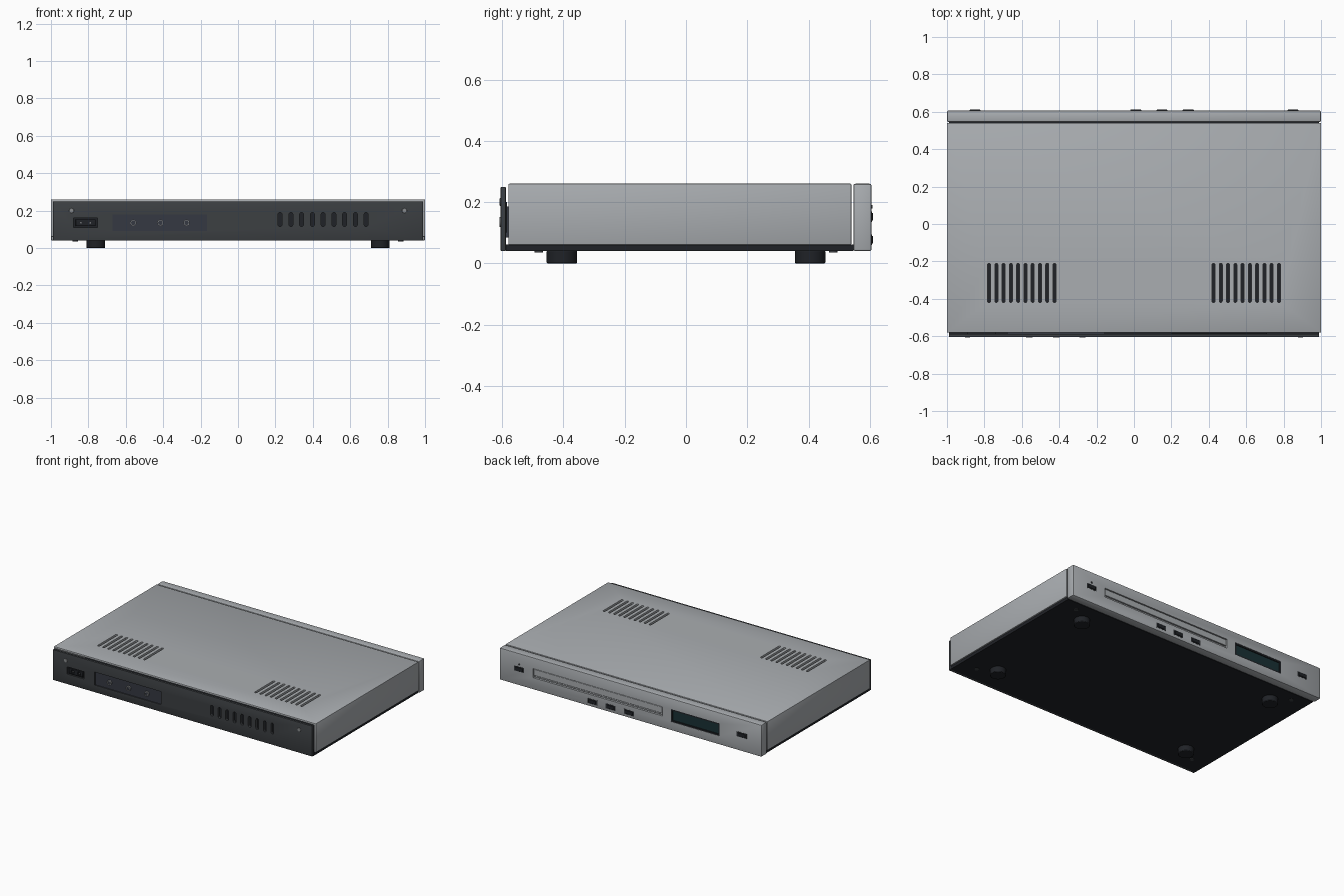
import bpy, bmesh, math
from mathutils import Vector

if "Cube" in bpy.data.objects:
    bpy.data.objects.remove(bpy.data.objects["Cube"])


def material(name, r, g, b):
    m = bpy.data.materials.new(name)
    m.diffuse_color = (r, g, b, 1)
    m.use_nodes = True
    m.node_tree.nodes["Principled BSDF"].inputs["Base Color"].default_value = m.diffuse_color
    return m


SILVER = material("silver", 0.40, 0.42, 0.44)
DARK = material("dark_metal", 0.045, 0.05, 0.055)
BLACK = material("black_plastic", 0.014, 0.016, 0.02)
NAVY = material("navy_panel", 0.035, 0.04, 0.055)
GLASS = material("display_glass", 0.01, 0.03, 0.035)
STEEL = material("steel", 0.25, 0.26, 0.27)


def rect(u0, u1, v0, v1):
    return [(u0, v0), (u1, v0), (u1, v1), (u0, v1)]


def slot(u, v0, v1, r, n=6):
    """Outline of an upright slot with round ends."""
    top = [(u + r * math.cos(math.pi * i / n), v1 - r + r * math.sin(math.pi * i / n)) for i in range(n + 1)]
    low = [(u - r * math.cos(math.pi * i / n), v0 + r - r * math.sin(math.pi * i / n)) for i in range(n + 1)]
    return top + low


def disc(u, v, r, n=24):
    return [(u + r * math.cos(2 * math.pi * i / n), v + r * math.sin(2 * math.pi * i / n)) for i in range(n)]


def prism(name, outlines, axis, lo, hi, mat=None, bevel=0.0, segs=2):
    """Extrude outlines (xz along y, or xy along z) into one object."""
    bm = bmesh.new()
    for pts in outlines:
        place = (lambda u, v, w: (u, w, v)) if axis == 'Y' else (lambda u, v, w: (u, v, w))
        f = bm.faces.new([bm.verts.new(place(u, v, lo)) for u, v in pts])
        ext = bmesh.ops.extrude_face_region(bm, geom=[f])
        move = Vector((0, hi - lo, 0)) if axis == 'Y' else Vector((0, 0, hi - lo))
        bmesh.ops.translate(bm, vec=move, verts=[g for g in ext["geom"] if isinstance(g, bmesh.types.BMVert)])
    bmesh.ops.recalc_face_normals(bm, faces=bm.faces)
    me = bpy.data.meshes.new(name)
    bm.to_mesh(me)
    bm.free()
    ob = bpy.data.objects.new(name, me)
    bpy.context.collection.objects.link(ob)
    if mat:
        me.materials.append(mat)
    if bevel:
        mod = ob.modifiers.new("bevel", 'BEVEL')
        mod.width, mod.segments, mod.limit_method = bevel, segs, 'ANGLE'
    return ob


def cut(ob, outlines, axis, lo, hi):
    """Subtract extruded outlines and bake the result."""
    cutter = prism("cutter", outlines, axis, lo, hi)
    cutter.hide_render = True
    mod = ob.modifiers.new("cut", 'BOOLEAN')
    mod.operation, mod.solver, mod.object = 'DIFFERENCE', 'EXACT', cutter
    dg = bpy.context.evaluated_depsgraph_get()
    me = bpy.data.meshes.new_from_object(ob.evaluated_get(dg))
    ob.modifiers.clear()
    ob.data = me
    bpy.data.objects.remove(cutter)


# Folded top cover: inverted U with two groups of vent slots
T = 0.014
cover = prism("top_cover", [[(-1, .06), (-1, .26), (1, .26), (1, .06), (1 - T, .06), (1 - T, .26 - T),
                             (T - 1, .26 - T), (T - 1, .06)]], 'Y', -.58, .54, SILVER, .004)
vents = [slot(s * .60 - .175 + i * .35 / 9, -.42, -.21, .008) for s in (-1, 1) for i in range(10)]
cut(cover, vents, 'Z', .22, .28)
prism("vent_backing", [rect(s * .6 - .2, s * .6 + .2, -.44, -.19) for s in (-1, 1)], 'Z', .238, .247, BLACK)

# Base tray, feet and underside screws
prism("base_plate", [rect(-.99, .99, -.588, .546)], 'Z', .04, .062, BLACK)
corners = [(sx, sy) for sx in (-1, 1) for sy in (-1, 1)]
for sx, sy in corners:
    prism("foot", [disc(sx * .76, sy * .405, .05, 32)], 'Z', 0, .042, BLACK, .004)
prism("base_screws", [disc(sx * .87, sy * .48, .014, 16) for sx, sy in corners], 'Z', .036, .041, DARK)

# Connector panel facing -y, with its openings
rear = prism("connector_panel", [rect(-.99, .99, .04, .25)], 'Y', -.605, -.588, DARK, .003)
grille = [slot(.225 + i * .0575, .115, .19, .011) for i in range(9)]
cut(rear, [rect(-.67, -.165, .09, .18), rect(-.88, -.75, .11, .16)] + grille, 'Y', -.62, -.57)
prism("grille_backing", [rect(.2, .71, .1, .2)], 'Y', -.588, -.584, BLACK)
prism("panel_screws", [disc(s * .89, .2, .013, 16) for s in (-1, 1)], 'Y', -.608, -.6, STEEL, .002)

# Audio sockets in the shallow navy recess
prism("socket_plate", [rect(-.68, -.155, .085, .185)], 'Y', -.598, -.57, NAVY)
for x in (-.56, -.415, -.275):
    ring = prism("socket_ring", [disc(x, .135, .017)], 'Y', -.608, -.595, STEEL)
    cut(ring, [disc(x, .135, .012)], 'Y', -.62, -.6)
    prism("socket_core", [disc(x, .135, .0121)], 'Y', -.603, -.598, NAVY)

# Mains inlet with a double-round insert and two pins
prism("inlet_housing", [rect(-.89, -.74, .105, .165)], 'Y', -.594, -.57, BLACK)
insert = prism("inlet_insert", [rect(-.868, -.762, .117, .153)], 'Y', -.604, -.59, BLACK, .003)
cut(insert, [disc(-.84, .135, .012), disc(-.79, .135, .012)], 'Y', -.62, -.596)
prism("inlet_pins", [disc(x, .135, .004, 12) for x in (-.84, -.79)], 'Y', -.603, -.594, STEEL)

# Faceplate facing +y with openings for the tray and display
TRAY, SCREEN = (-.245, .743, .122, .185), (-.68, -.31, .10, .187)
face = prism("faceplate", [rect(-1, 1, .04, .26)], 'Y', .546, .606, SILVER, .007)
cut(face, [rect(*TRAY), rect(*SCREEN)], 'Y', .585, .63)

# Disc tray door with a finger lip under it
prism("tray_door", [rect(-.24, .738, .138, .181)], 'Y', .58, .603, SILVER, .002)
prism("tray_lip", [rect(-.24, .738, .125, .135)], 'Y', .58, .598, SILVER, .002)

# Display window with a thin dark frame
frame = prism("display_frame", [rect(*SCREEN)], 'Y', .583, .604, BLACK)
cut(frame, [rect(-.67, -.32, .11, .177)], 'Y', .59, .63)
prism("display_window", [rect(-.672, -.318, .108, .179)], 'Y', .586, .598, GLASS)

# Buttons with their bezels, and the indicator lamp
for name, x, z in (("power_button", .85, .152), ("eject_button", -.85, .152), ("play_button", .01, .077),
                   ("pause_button", .15, .077), ("stop_button", .29, .077)):
    prism(name + "_bezel", [rect(x - .038, x + .038, z - .017, z + .017)], 'Y', .6, .607, DARK)
    prism(name, [rect(x - .03, x + .03, z - .0125, z + .0125)], 'Y', .6, .611, BLACK, .003)
prism("indicator_lamp", [disc(.85, .185, .006, 16)], 'Y', .6, .609, DARK)

# Smooth the rounded parts while keeping hard edges
bpy.ops.object.select_all(action='DESELECT')
for ob in bpy.context.collection.objects:
    ob.select_set(True)
    bpy.context.view_layer.objects.active = ob
bpy.ops.object.shade_smooth_by_angle(angle=math.radians(30))
